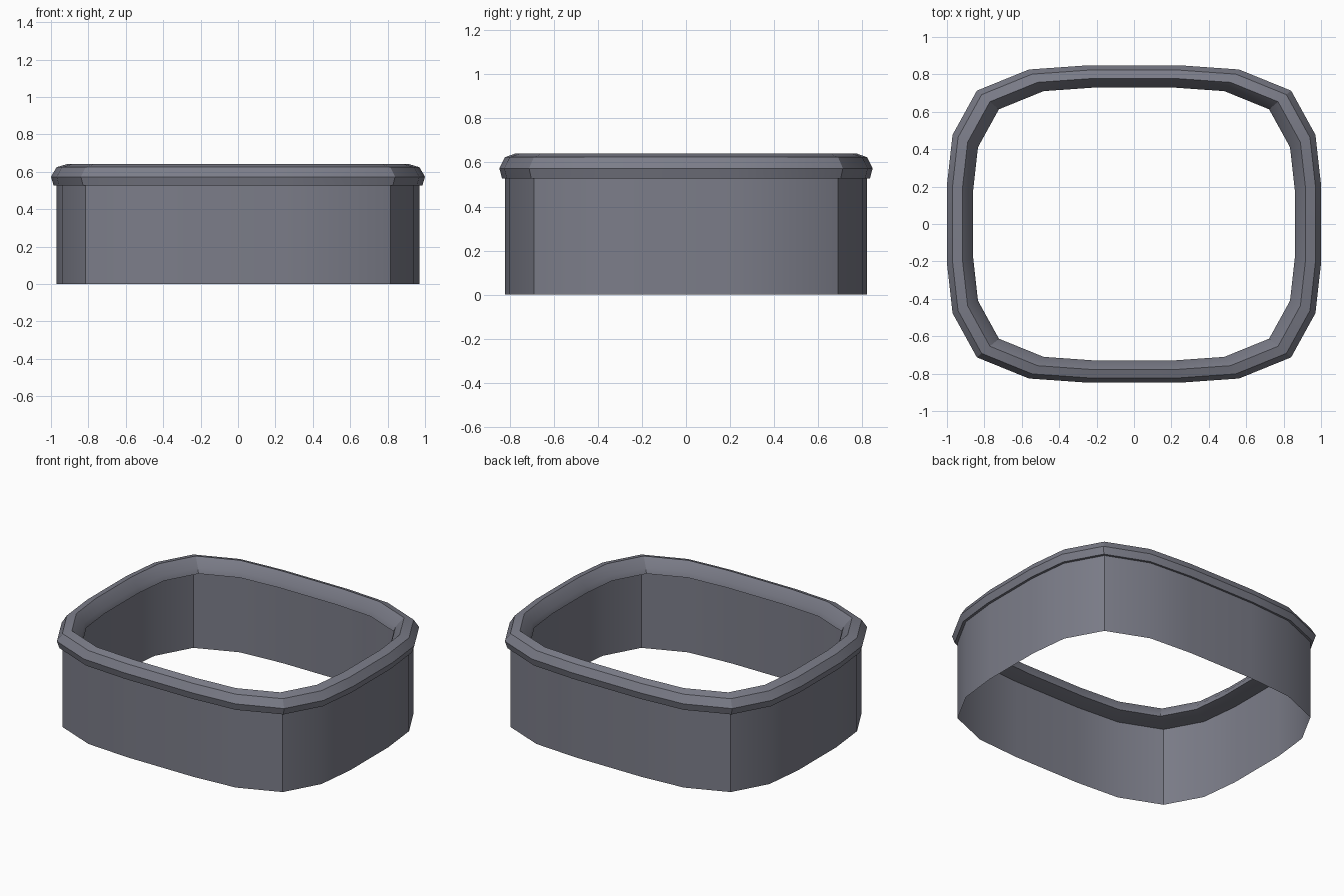
import bpy
import bmesh
import math

cube = bpy.data.objects.get("Cube")
if cube:
    bpy.data.objects.remove(cube, do_unlink=True)

# Single slate grey colour
slate = bpy.data.materials.new("slate_grey")
slate.use_nodes = True
COLOUR = (0.2, 0.205, 0.25, 1)
slate.diffuse_color = COLOUR
slate.node_tree.nodes["Principled BSDF"].inputs["Base Color"].default_value = COLOUR

# Rounded-rectangle outline: one quadrant, mirrored to the other three
quadrant = [(1, 0.21), (0.97, 0.477), (0.84, 0.713), (0.562, 0.826), (0.25, 0.848)]
half = quadrant + [(-x, y) for x, y in reversed(quadrant)]
outline = half + [(-x, -y) for x, y in half]


def sweep(name, profile, closed):
    """Stack scaled copies of the outline, given as (scale, height) pairs."""
    bm = bmesh.new()
    rings = [[bm.verts.new((x * s, y * s, z)) for x, y in outline] for s, z in profile]
    pairs = list(zip(rings, rings[1:]))
    if closed:
        pairs.append((rings[-1], rings[0]))
    n = len(outline)
    for low, high in pairs:
        for i in range(n):
            j = (i + 1) % n
            bm.faces.new((low[i], low[j], high[j], high[i]))
    mesh = bpy.data.meshes.new(name)
    bm.to_mesh(mesh)
    bm.free()
    mesh.materials.append(slate)
    obj = bpy.data.objects.new(name, mesh)
    bpy.context.collection.objects.link(obj)
    bpy.ops.object.select_all(action="DESELECT")
    obj.select_set(True)
    bpy.context.view_layer.objects.active = obj
    bpy.ops.object.shade_smooth_by_angle(angle=math.radians(28))
    return obj


# Thin open wall
sweep("side_wall", [(0.97, 0), (0.97, 0.53)], False)

# Bevelled rim overhanging the wall on both sides
sweep("rim", [(0.97, 0.527), (0.986, 0.527), (1, 0.573), (0.97, 0.624),
              (0.917, 0.64), (0.87, 0.583), (0.86, 0.55)], True)
